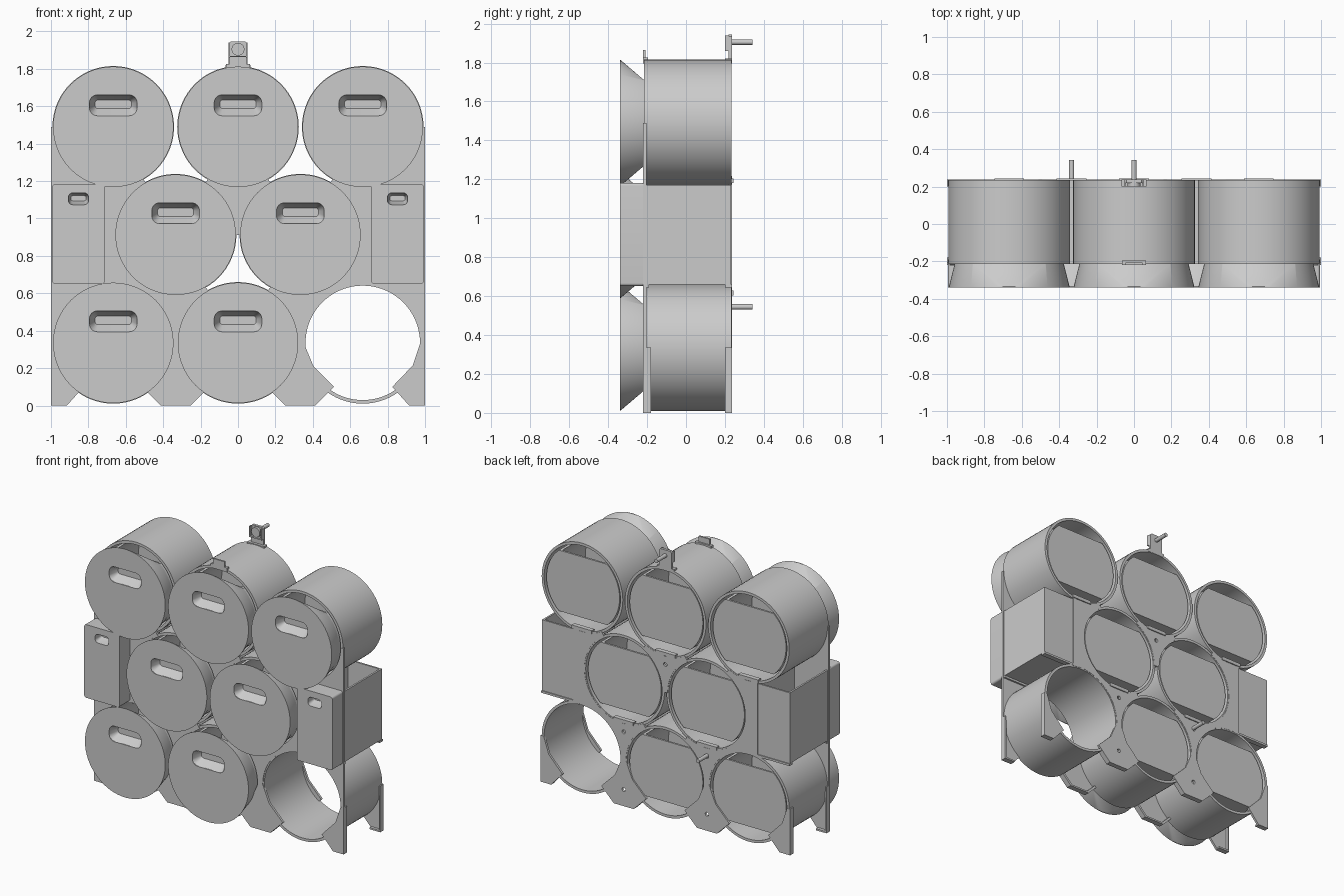
import bpy, bmesh
from math import sin, cos, pi, radians
from mathutils import Matrix, Vector

if "Cube" in bpy.data.objects:
    bpy.data.objects.remove(bpy.data.objects["Cube"])

grey = bpy.data.materials.new("light_grey")
grey.use_nodes = True
GREY = (0.6, 0.6, 0.6, 1)
grey.diffuse_color = GREY
grey.node_tree.nodes["Principled BSDF"].inputs["Base Color"].default_value = GREY

TOP, MID, LOW, STEP = 1.49, 0.913, 0.335, 0.667
CELLS = [(-STEP, TOP), (0, TOP), (STEP, TOP), (-STEP / 2, MID), (STEP / 2, MID),
         (-STEP, LOW), (0, LOW), (STEP, LOW)]
R_OUT, R_IN = 0.325, 0.306
FRONT, BACK = -0.22, 0.237


def finish(mesh):
    for p in mesh.polygons:
        p.use_smooth = True
    mesh.set_sharp_from_angle(angle=radians(30))


def make(name, bm):
    bmesh.ops.recalc_face_normals(bm, faces=bm.faces)
    mesh = bpy.data.meshes.new(name)
    bm.to_mesh(mesh)
    bm.free()
    mesh.materials.append(grey)
    finish(mesh)
    obj = bpy.data.objects.new(name, mesh)
    bpy.context.collection.objects.link(obj)
    return obj


def prism(name, pts, y0, y1):
    """Extrude an x-z outline from y0 to y1."""
    bm = bmesh.new()
    face = bm.faces.new([bm.verts.new((x, y0, z)) for x, z in pts])
    out = bmesh.ops.extrude_face_region(bm, geom=[face])
    moved = [v for v in out["geom"] if isinstance(v, bmesh.types.BMVert)]
    bmesh.ops.translate(bm, verts=moved, vec=(0, y1 - y0, 0))
    return make(name, bm)


def loft(name, sections):
    """Convex solid through outlines given as (y, points)."""
    bm = bmesh.new()
    for y, pts in sections:
        for x, z in pts:
            bm.verts.new((x, y, z))
    out = bmesh.ops.convex_hull(bm, input=bm.verts)
    bmesh.ops.delete(bm, geom=[v for v in bm.verts if not v.link_faces], context="VERTS")
    bmesh.ops.dissolve_limit(bm, angle_limit=0.005, verts=bm.verts, edges=bm.edges)
    return make(name, bm)


def circle(r, n=64, x=0, z=0):
    return [(x + r * cos(2 * pi * i / n), z + r * sin(2 * pi * i / n)) for i in range(n)]


def clipped(r, low, high):
    """Circle with flat chords below and above."""
    pts = []
    for i in range(64):
        a = 2 * pi * (i + 0.5) / 64
        p = (r * cos(a), r * sin(a))
        if low < p[1] < high:
            pts.append(p)
    for h in (low, high):
        if abs(h) < r:
            w = (r * r - h * h) ** 0.5
            pts += [(-w, h), (w, h)]
    return sorted(pts, key=lambda p: Vector((1, 0)).angle_signed(Vector(p)))


def rrect(cx, cz, w, h, r):
    pts = []
    for k, (sx, sz) in enumerate([(1, 1), (-1, 1), (-1, -1), (1, -1)]):
        for i in range(7):
            a = (k + i / 6) * pi / 2
            pts.append((cx + sx * (w / 2 - r) + r * cos(a), cz + sz * (h / 2 - r) + r * sin(a)))
    return pts


def box(name, x0, x1, y0, y1, z0, z1):
    return prism(name, [(x0, z0), (x1, z0), (x1, z1), (x0, z1)], y0, y1)


def cut(obj, cutters):
    """Subtract the cutters, bake the result and drop them."""
    for c in cutters:
        mod = obj.modifiers.new("cut", "BOOLEAN")
        mod.operation, mod.solver, mod.object = "DIFFERENCE", "EXACT", c
    deps = bpy.context.evaluated_depsgraph_get()
    mesh = bpy.data.meshes.new_from_object(obj.evaluated_get(deps))
    obj.modifiers.clear()
    obj.data = mesh
    finish(mesh)
    for c in cutters:
        bpy.data.objects.remove(c)
    return obj


def scoop(x, z, w, h):
    """Cutter for a finger recess that narrows inwards."""
    return loft("recess_cutter", [(-0.36, rrect(x, z, w, h, h * 0.38)),
                                  (-0.335, rrect(x, z, w, h, h * 0.38)),
                                  (-0.28, rrect(x, z + h * 0.05, w * 0.76, h * 0.42, h * 0.15))])


def place(obj, cells):
    """Put an object and its linked copies in the cells."""
    for i, (x, z) in enumerate(cells):
        o = obj if i == 0 else obj.copy()
        if i:
            bpy.context.collection.objects.link(o)
        o.location = (x, 0, z)


# Tubes
bm = bmesh.new()
ring = [bm.verts.new((r, y, 0)) for r, y in [(R_IN, -0.215), (R_OUT, -0.215), (R_OUT, 0.235), (R_IN, 0.235)]]
edges = [bm.edges.new((ring[i], ring[(i + 1) % 4])) for i in range(4)]
bmesh.ops.spin(bm, geom=ring + edges, cent=(0, 0, 0), axis=(0, 1, 0), angle=2 * pi, steps=72)
bmesh.ops.remove_doubles(bm, verts=bm.verts, dist=0.0005)
place(make("tube", bm), CELLS)

# Round drawers: flared front and open-topped body
DRAWERS = CELLS[:-1]
front = loft("drawer_front", [(-0.34, circle(0.322)), (-0.335, circle(0.322)),
                              (-0.215, clipped(0.293, -0.22, 0.22))])
place(cut(front, [scoop(0, 0.115, 0.255, 0.112)]), DRAWERS)
body = prism("drawer_body", clipped(0.293, -0.22, 0.22), -0.215, 0.226)
place(cut(body, [prism("body_cutter", clipped(0.28, -0.205, 0.275), -0.2, 0.212)]), DRAWERS)

# Rear stops under the drawers
place(box("drawer_stop", -0.08, 0.08, 0.21, 0.243, -0.31, -0.285), CELLS[:5])


def bores():
    return [prism("bore_cutter", circle(0.315, 64, x, z), -0.5, 0.5) for x, z in CELLS]


def hole(x, z):
    return prism("hole_cutter", circle(0.014, 16, x, z), 0, 0.5)


# Webs between the tubes, front and rear
H = STEP / 2
for label, y0, y1 in [("front", FRONT, -0.203), ("rear", 0.22, BACK)]:
    webs = [(0, TOP, MID), (-H, MID, LOW), (H, MID, LOW)]
    for x, z, low in webs:
        web = prism(label + "_web", [(x, z), (x - H, low), (x + H, low)], y0, y1)
        cut(web, bores() + [hole(x, z - 0.375)])
    for s in (-1, 1):
        if label == "front":
            pts = [(1, TOP), (STEP, TOP), (H, MID), (STEP, LOW), (1, LOW)]
        else:
            pts = [(STEP, TOP), (H, MID), (STEP, LOW), (0.74, 0.65), (0.74, 1.18)]
        cut(prism(label + "_side_web", [(s * x, z) for x, z in pts], y0, y1), bores())

# Feet with folded flanges
INNER_FOOT = [(0.08, 0), (0.18, 0.1), (0.07, 0.21), (0.018, LOW)]
OUTER_FOOT = [(0.915, 0), (1, 0), (1, LOW), (0.975, LOW), (0.935, 0.215), (0.825, 0.1)]
for label, y0, y1, f0, f1 in [("front", FRONT, -0.203, FRONT, -0.18), ("rear", 0.22, BACK, 0.2, BACK)]:
    for s in (-1, 1):
        c = s * H
        outline = [(c + x, z) for x, z in INNER_FOOT] + [(c - x, z) for x, z in reversed(INNER_FOOT)]
        cut(prism(label + "_foot", outline, y0, y1), [hole(c, 0.12)])
        box(label + "_foot_base", c - 0.08, c + 0.08, f0, f1, 0, 0.012)
        for t in (-1, 1):
            slope = [(0.08, 0), (0.152, 0.072), (0.14, 0.084), (0.068, 0.012)]
            prism(label + "_foot_flange", [(c + t * x, z) for x, z in slope], f0, f1)
        prism(label + "_corner_foot", [(s * x, z) for x, z in OUTER_FOOT], y0, y1)
        box(label + "_corner_base", s * 0.915, s, f0, f1, 0, 0.012)
        box(label + "_corner_flange", s * 0.99, s, f0, f1, 0, LOW)

# Rectangular side drawers with open tops
for s in (-1, 1):
    panel = prism("side_drawer_front", rrect(s * 0.853, 0.917, 0.283, 0.53, 0.015), -0.34, -0.222)
    cut(panel, [scoop(s * 0.853, 1.105, 0.108, 0.064)])
    tray = box("side_drawer_tray", s * 0.715, s * 0.993, -0.222, 0.23, 0.66, 1.172)
    cut(tray, [box("tray_cutter", s * 0.728, s * 0.98, -0.205, 0.217, 0.675, 1.3)])
    for y0, y1 in [(FRONT, -0.19), (0.2, BACK)]:
        box("tray_rail", s * 0.69, s * 0.995, y0, y1, 0.645, 0.66)

# Hanging bracket, front tab and wall pegs
box("bracket_base", -0.068, 0.068, 0.2, BACK, 1.795, 1.82)
plate = [(-0.05, 1.81), (0.05, 1.81), (0.05, 1.935), (0.04, 1.945), (-0.04, 1.945), (-0.05, 1.935)]
prism("bracket_plate", plate, 0.218, BACK)
for s in (-1, 1):
    box("bracket_side", s * 0.042, s * 0.05, 0.2, 0.22, 1.87, 1.94)
box("bracket_shelf", -0.05, 0.05, 0.2, 0.22, 1.86, 1.87)
prism("peg_head", circle(0.034, 32, 0, 1.905), 0.2, 0.22)
box("front_tab_base", -0.065, 0.065, FRONT, -0.195, 1.795, 1.825)
box("front_tab", -0.045, 0.045, FRONT, -0.207, 1.82, 1.865)
for x, z in [(0, 1.905), (-H, 0.545)]:
    prism("wall_peg", circle(0.014, 20, x, z), 0.2, 0.342)
